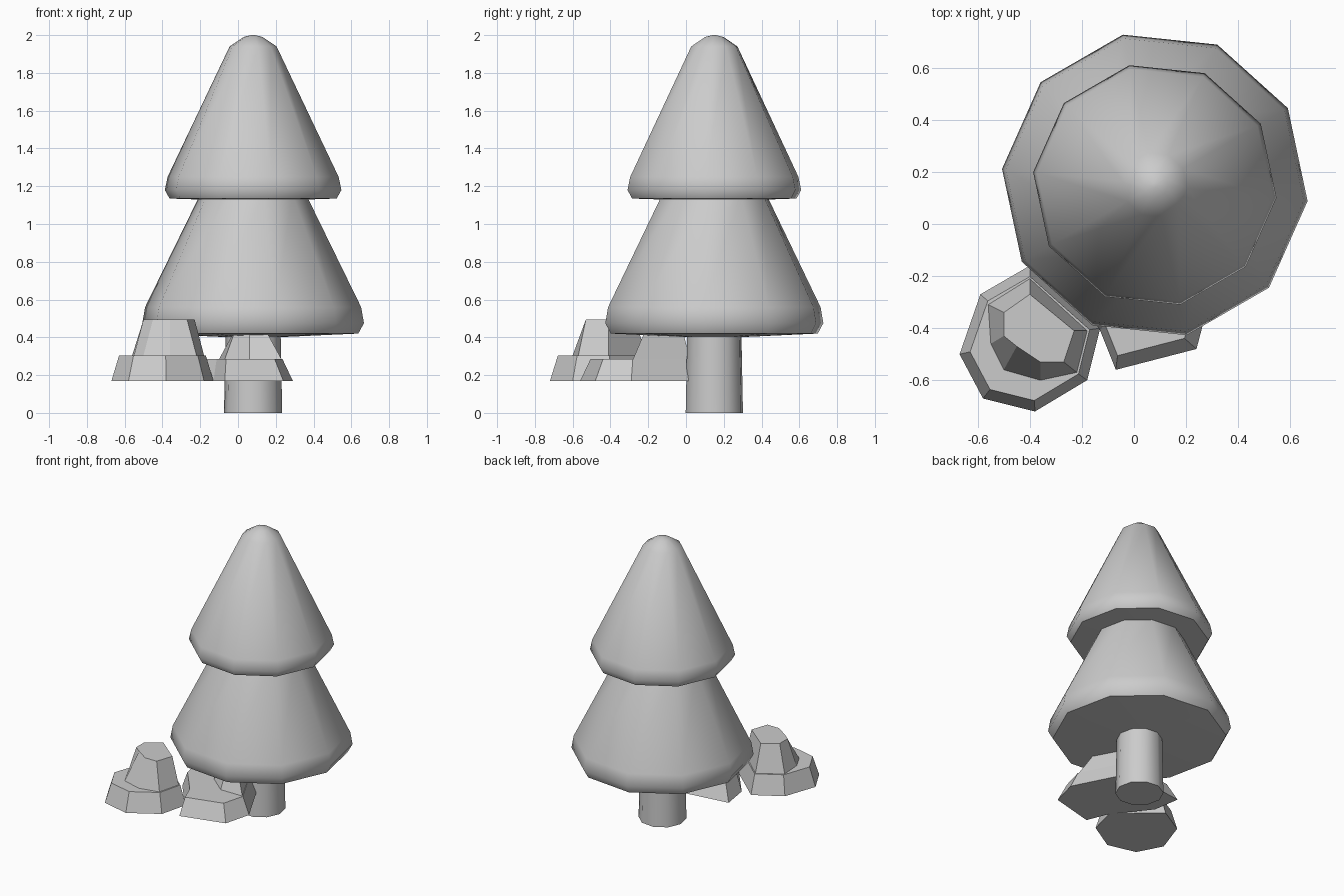
import bpy
import math

# Remove the default cube only
default = bpy.data.objects.get("Cube")
if default:
    bpy.data.objects.remove(default, do_unlink=True)

material = bpy.data.materials.new("plain grey")
material.use_nodes = True
grey = (0.6, 0.6, 0.6, 1)
material.diffuse_color = grey
material.node_tree.nodes["Principled BSDF"].inputs["Base Color"].default_value = grey

AXIS = (0.08, 0.15)
TURN = math.radians(-6)


def ring(radius, height, sides):
    """Regular polygon around the trunk axis."""
    points = []
    for i in range(sides):
        angle = TURN + math.tau * i / sides
        points.append((AXIS[0] + radius * math.cos(angle),
                       AXIS[1] + radius * math.sin(angle), height))
    return points


def level(outline, height):
    return [(x, y, height) for x, y in outline]


def shrink(outline, centre, factor):
    return [tuple(c + (p - c) * factor for p, c in zip(point, centre)) for point in outline]


def loft(verts, faces, rings, bottom=True):
    """Join equal rings with quads, and close the ends."""
    count = len(rings[0])
    start = len(verts)
    for points in rings:
        verts.extend(points)
    for row in range(len(rings) - 1):
        low = start + row * count
        for i in range(count):
            j = (i + 1) % count
            faces.append((low + i, low + j, low + count + j, low + count + i))
    if bottom:
        faces.append(tuple(reversed(range(start, start + count))))
    faces.append(tuple(range(len(verts) - count, len(verts))))


def build(name, verts, faces, smooth_angle=None):
    mesh = bpy.data.meshes.new(name)
    mesh.from_pydata(verts, [], faces)
    mesh.materials.append(material)
    obj = bpy.data.objects.new(name, mesh)
    bpy.context.collection.objects.link(obj)
    if smooth_angle:
        bpy.ops.object.select_all(action="DESELECT")
        obj.select_set(True)
        bpy.context.view_layer.objects.active = obj
        bpy.ops.object.shade_smooth_by_angle(angle=math.radians(smooth_angle))
    return obj


def turned(name, profile, sides):
    verts, faces = [], []
    loft(verts, faces, [ring(r, z, sides) for r, z in profile])
    build(name, verts, faces, 40)


def rock(name, base, centre, ledge_scale, heights, wall, top):
    """Sloped base with a ledge, and a taller block standing on it."""
    floor, ledge, peak = heights
    verts, faces = [], []
    loft(verts, faces, [level(base, floor), level(shrink(base, centre, ledge_scale), ledge)])
    loft(verts, faces, [level(wall, ledge), level(top, peak)], bottom=False)
    build(name, verts, faces)


# Trunk and the two foliage tiers
turned("trunk", [(0.155, 0), (0.145, 0.5)], 10)
turned("lower_foliage", [(0.01, 0.395), (0.56, 0.42), (0.59, 0.475), (0.575, 0.56),
                         (0.28, 1.16)], 10)
turned("upper_foliage", [(0.01, 1.12), (0.445, 1.135), (0.47, 1.18), (0.455, 1.25),
                         (0.125, 1.94), (0.05, 1.99), (0.01, 2)], 10)

# Tall rock beside the tree
rock("side_rock",
     [(-.67, -.5), (-.58, -.67), (-.38, -.72), (-.18, -.6), (-.13, -.4), (-.4, -.16), (-.59, -.27)],
     (-.4, -.44), 0.85, (0.17, 0.305, 0.495),
     [(-.55, -.46), (-.5, -.56), (-.36, -.6), (-.22, -.57), (-.18, -.41), (-.4, -.21), (-.56, -.31)],
     [(-.5, -.43), (-.45, -.47), (-.36, -.53), (-.27, -.53), (-.23, -.41), (-.4, -.27), (-.5, -.34)])

# Low rock in front of the trunk
rock("front_rock",
     [(-.07, -.56), (.24, -.48), (.29, -.29), (.1, .08), (-.35, .02), (-.32, -.17), (-.13, -.41)],
     (-.03, -.24), 0.83, (0.17, 0.285, 0.45),
     [(.06, -.28), (.23, -.28), (.08, .02), (-.1, .01), (-.07, -.17)],
     [(.06, -.2), (.14, -.21), (.05, -.02), (0, -.02), (-.01, -.12)])
